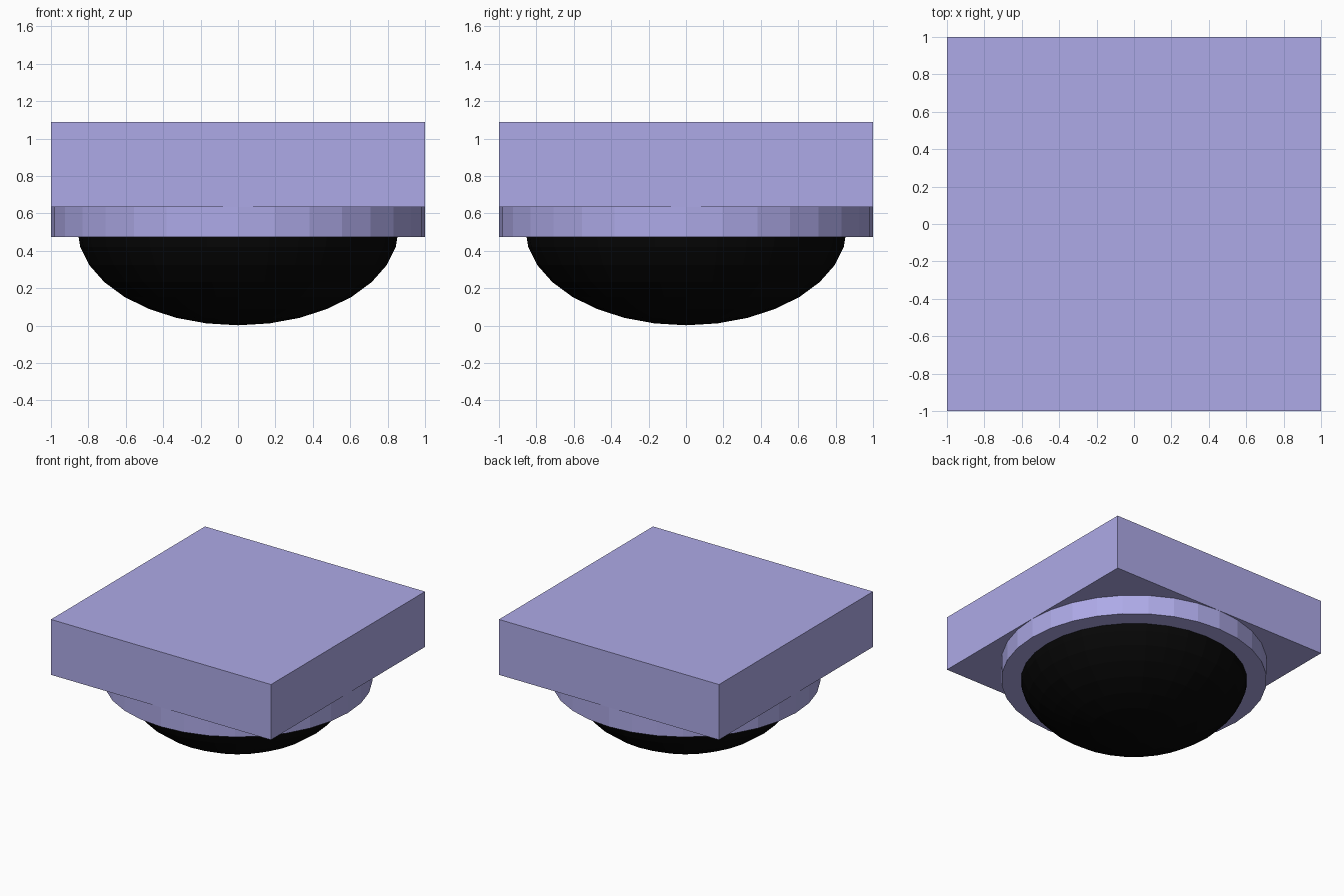
import bpy

if "Cube" in bpy.data.objects:
    bpy.data.objects.remove(bpy.data.objects["Cube"])


def material(name, rgb):
    mat = bpy.data.materials.new(name)
    mat.diffuse_color = (*rgb, 1)
    mat.use_nodes = True
    mat.node_tree.nodes["Principled BSDF"].inputs["Base Color"].default_value = mat.diffuse_color
    return mat


def finish(name, mat, scale=(1, 1, 1)):
    ob = bpy.context.object
    ob.name = name
    ob.scale = scale
    bpy.ops.object.transform_apply(location=False, rotation=False, scale=True)
    ob.data.materials.append(mat)
    return ob


lilac = material("lilac", (0.42, 0.40, 0.80))
black = material("black", (0.002, 0.002, 0.002))

BOX_TOP, BOX_BOTTOM, COLLAR_BOTTOM = 1.09, 0.635, 0.475

# Square mounting block
bpy.ops.mesh.primitive_cube_add(size=2, location=(0, 0, (BOX_TOP + BOX_BOTTOM) / 2))
finish("mounting_block", lilac, (1, 1, (BOX_TOP - BOX_BOTTOM) / 2))

# Round faceted collar under the block
bpy.ops.mesh.primitive_cylinder_add(vertices=32, radius=1, depth=BOX_BOTTOM - COLLAR_BOTTOM,
                                    location=(0, 0, (BOX_BOTTOM + COLLAR_BOTTOM) / 2))
finish("collar", lilac)

# Flattened dark dome, its upper half sunk into the collar and block
bpy.ops.mesh.primitive_uv_sphere_add(segments=32, ring_count=16, radius=1, location=(0, 0, 0.522))
finish("dome", black, (0.86, 0.86, 0.52))
